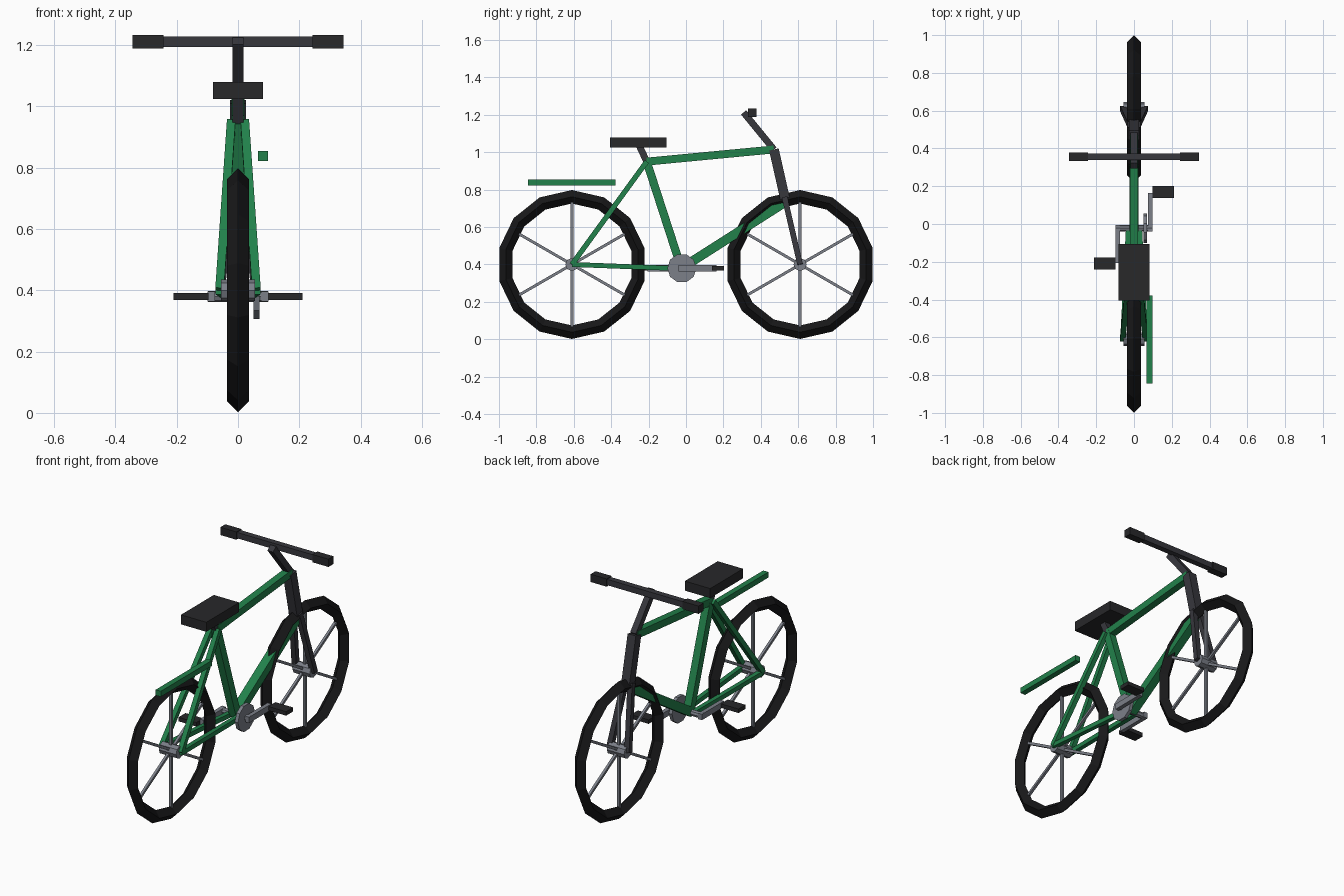
import bpy, bmesh
from math import pi, sin, cos
from mathutils import Vector, Matrix

if "Cube" in bpy.data.objects:
    bpy.data.objects.remove(bpy.data.objects["Cube"])


def material(name, rgb):
    m = bpy.data.materials.new(name)
    m.diffuse_color = (*rgb, 1)
    m.use_nodes = True
    m.node_tree.nodes["Principled BSDF"].inputs["Base Color"].default_value = m.diffuse_color
    return m


GREEN = material("green_paint", (0.016, 0.22, 0.07))
RUBBER = material("tyre_rubber", (0.009, 0.009, 0.010))
BLACK = material("black_plastic", (0.021, 0.021, 0.023))
DARK = material("dark_metal", (0.038, 0.038, 0.046))
STEEL = material("steel", (0.20, 0.215, 0.25))


def finish(name, bm, mat):
    bmesh.ops.recalc_face_normals(bm, faces=bm.faces)
    me = bpy.data.meshes.new(name)
    bm.to_mesh(me)
    bm.free()
    me.materials.append(mat)
    ob = bpy.data.objects.new(name, me)
    bpy.context.collection.objects.link(ob)
    return ob


def box(name, lo, hi, mat):
    lo, hi = Vector(lo), Vector(hi)
    bm = bmesh.new()
    bmesh.ops.create_cube(bm, size=1, matrix=Matrix.Translation((lo + hi) / 2)
                          @ Matrix.Diagonal((*(hi - lo), 1)))
    return finish(name, bm, mat)


def bar(name, a, b, width, mat, depth=None):
    """Square tube from a to b, its width kept level with the x axis."""
    a, b = Vector(a), Vector(b)
    z = (b - a).normalized()
    y = z.cross(Vector((0, 1, 0) if abs(z.x) > 0.9 else (1, 0, 0))).normalized()
    x = y.cross(z)
    rot = Matrix((x, y, z)).transposed().to_4x4()
    bm = bmesh.new()
    bmesh.ops.create_cube(bm, size=1, matrix=Matrix.Translation((a + b) / 2) @ rot
                          @ Matrix.Diagonal((width, depth or width, (b - a).length, 1)))
    return finish(name, bm, mat)


def disc(name, x0, x1, y, z, r, sides, mat):
    """Cylinder lying along x."""
    bm = bmesh.new()
    bmesh.ops.create_cone(bm, cap_ends=True, segments=sides, radius1=r, radius2=r, depth=x1 - x0,
                          matrix=Matrix.Translation(((x0 + x1) / 2, y, z)) @ Matrix.Rotation(pi / 2, 4, 'Y'))
    return finish(name, bm, mat)


def tyre(name, y, z, major, minor, sides):
    """Diamond-section ring with a corner at the top."""
    bm = bmesh.new()
    rings = []
    for i in range(sides):
        a = 2 * pi * i / sides
        ring = []
        for j in range(4):
            r = major + minor * cos(j * pi / 2)
            ring.append(bm.verts.new((minor * sin(j * pi / 2), y + r * sin(a), z + r * cos(a))))
        rings.append(ring)
    for i in range(sides):
        p, q = rings[i], rings[(i + 1) % sides]
        for j in range(4):
            k = (j + 1) % 4
            bm.faces.new((p[j], p[k], q[k], q[j]))
    return finish(name, bm, RUBBER)


# Wheels
for label, wy in (("rear", -0.61), ("front", 0.61)):
    tyre(label + "_tyre", wy, 0.40, 0.362, 0.036, 14)
    disc(label + "_hub", -0.055, 0.055, wy, 0.40, 0.035, 8, STEEL)
    for i in range(3):
        d = Vector((0, sin(i * pi / 3), cos(i * pi / 3))) * 0.345
        c = Vector((0, wy, 0.40))
        bar(f"{label}_spoke_{i + 1}", c - d, c + d, 0.015, STEEL)

# Main frame
crank = (0, -0.025, 0.38)
seat_top = (0, -0.21, 0.95)
head_top = (0, 0.47, 1.015)
head_low = (0, 0.532, 0.74)
bar("seat_tube", crank, seat_top, 0.044, GREEN)
bar("top_tube", seat_top, head_top, 0.042, GREEN)
bar("down_tube", crank, (0, 0.525, 0.73), 0.050, GREEN)
bar("head_tube", head_top, head_low, 0.052, DARK)

# Stays and fork legs on both sides
for label, s in (("right", 1), ("left", -1)):
    bar(label + "_seat_stay", (s * 0.022, -0.21, 0.95), (s * 0.06, -0.61, 0.40), 0.028, GREEN)
    bar(label + "_chain_stay", (s * 0.03, -0.03, 0.378), (s * 0.06, -0.61, 0.40), 0.026, GREEN)
    bar(label + "_fork_leg", (s * 0.02, 0.527, 0.76), (s * 0.058, 0.61, 0.40), 0.030, DARK)

# Seat
bar("seat_post", seat_top, (0, -0.252, 1.04), 0.036, DARK)
box("seat", (-0.081, -0.405, 1.025), (0.081, -0.105, 1.08), BLACK)

# Stem, handlebar and grips
bar("stem", head_top, (0, 0.308, 1.213), 0.036, DARK)
bar("handlebar", (-0.34, 0.355, 1.212), (0.34, 0.355, 1.212), 0.034, DARK)
for label, s in (("right", 1), ("left", -1)):
    bar(label + "_grip", (s * 0.243, 0.355, 1.211), (s * 0.345, 0.355, 1.211), 0.045, BLACK)

# Crank set
disc("crank_axle", -0.098, 0.098, -0.022, 0.38, 0.018, 8, STEEL)
disc("chainring", 0.05, 0.07, -0.022, 0.38, 0.078, 10, STEEL)
for label, s in (("right", 1), ("left", -1)):
    bar(label + "_crank_arm", (s * 0.087, -0.022 - s * 0.018, 0.38),
        (s * 0.087, -0.022 + s * 0.185, 0.38), 0.024, STEEL, 0.034)
    cy = -0.02 + s * 0.19
    x0, x1 = sorted((s * 0.097, s * 0.211))
    box(label + "_pedal", (x0, cy - 0.032, 0.368), (x1, cy + 0.032, 0.391), BLACK)

# Single rack rail beside the rear wheel
box("rack_rail", (0.065, -0.845, 0.822), (0.098, -0.378, 0.854), GREEN)
